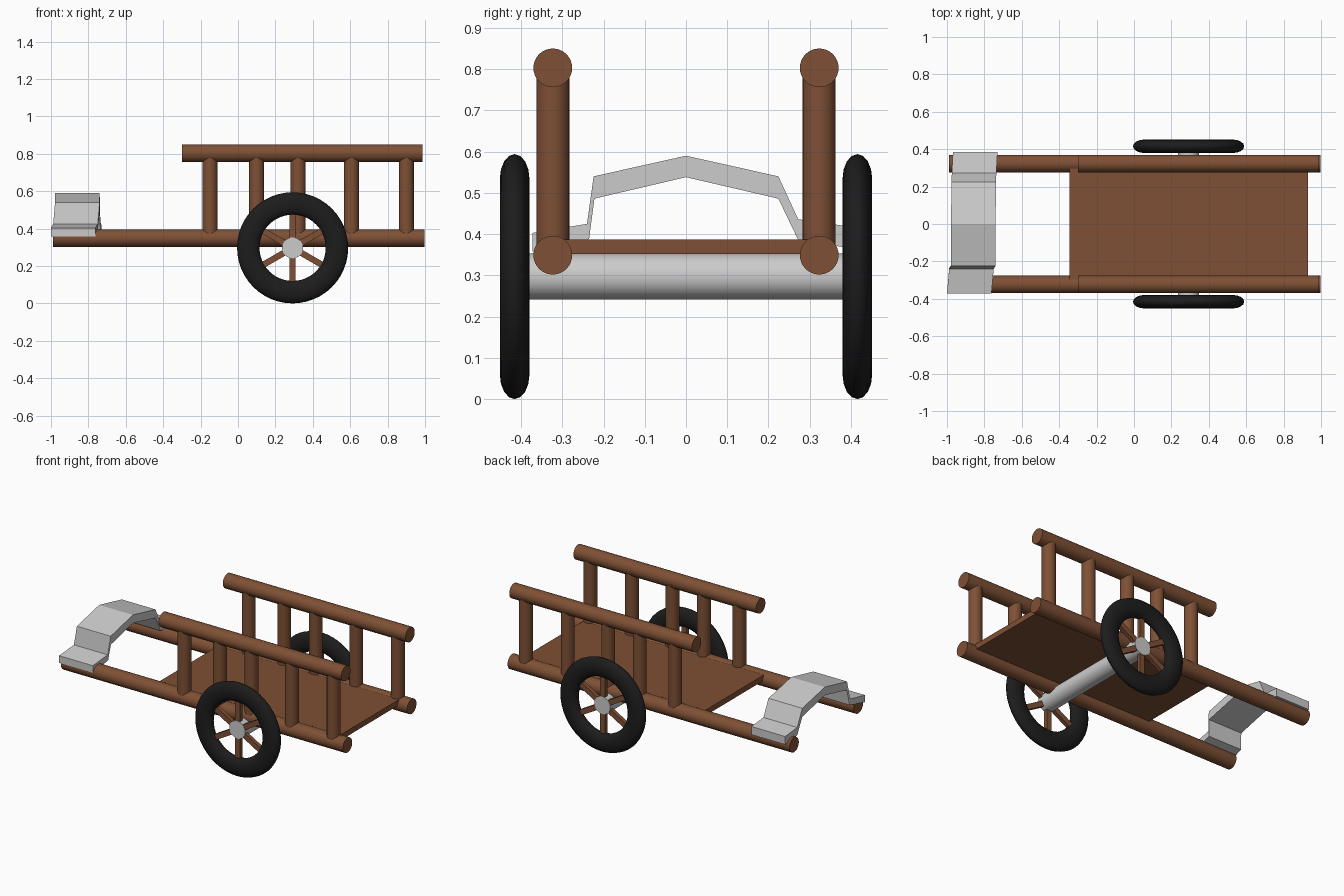
import bpy, bmesh, math
from mathutils import Matrix, Vector

if "Cube" in bpy.data.objects:
    bpy.data.objects.remove(bpy.data.objects["Cube"])


def material(name, color):
    m = bpy.data.materials.new(name)
    m.diffuse_color = (*color, 1)
    m.use_nodes = True
    m.node_tree.nodes["Principled BSDF"].inputs["Base Color"].default_value = m.diffuse_color
    return m


WOOD = material("wood", (0.21, 0.08, 0.035))
RUBBER = material("rubber", (0.012, 0.012, 0.012))


def finish(obj, name, mat=None, smooth=True):
    obj.name = name
    if mat:
        obj.data.materials.append(mat)
    if smooth:
        bpy.ops.object.shade_smooth_by_angle(angle=math.radians(35))
    return obj


def rod(name, a, b, radius, mat=None, sides=32):
    a, b = Vector(a), Vector(b)
    d = b - a
    bpy.ops.mesh.primitive_cylinder_add(
        vertices=sides, radius=radius, depth=d.length, location=(a + b) / 2,
        rotation=d.to_track_quat('Z', 'Y').to_euler())
    return finish(bpy.context.object, name, mat)


def box(name, center, size, mat=None, rot=(0, 0, 0)):
    bpy.ops.mesh.primitive_cube_add(size=1, location=center, rotation=rot)
    obj = bpy.context.object
    obj.scale = size
    return finish(obj, name, mat, smooth=False)


# Cart bed and axle
WX, WZ = 0.292, 0.297
box("bed", (0.293, 0, 0.3695), (1.275, 0.62, 0.035), WOOD)
rod("axle", (WX, -0.425, WZ), (WX, 0.425, WZ), 0.056)

for side, s in (("front", -1), ("back", 1)):
    # Side rails and posts
    y = 0.323 * s
    rod(f"{side}_shaft", (-0.988, y, 0.349), (0.998, y, 0.349), 0.047, WOOD)
    rod(f"{side}_top_rail", (-0.3, y, 0.803), (0.986, y, 0.803), 0.047, WOOD)
    for i, x in enumerate((-0.15, 0.10, 0.322, 0.607, 0.90)):
        rod(f"{side}_post_{i + 1}", (x, y, 0.35), (x, y, 0.80), 0.04, WOOD)

    # Wheel: flattened tyre with three bars crossing at the hub
    wy = 0.4155 * s
    bpy.ops.mesh.primitive_torus_add(
        major_segments=48, minor_segments=16, major_radius=0.237,
        minor_radius=0.06, location=(WX, wy, WZ), rotation=(math.pi / 2, 0, 0))
    tyre = bpy.context.object
    tyre.scale.z = 0.6
    finish(tyre, f"{side}_tyre", RUBBER)
    for i in range(3):
        box(f"{side}_spoke_{i + 1}", (WX, 0.41 * s, WZ), (0.033, 0.025, 0.42),
            WOOD, (0, i * math.pi / 3, 0))

# Yoke: bent strip, stations are (y, bottom z, top z, left x)
stations = [(-0.372, 0.358, 0.403, -1.0), (-0.235, 0.388, 0.425, -0.988),
            (-0.224, 0.486, 0.540, -0.978), (0, 0.538, 0.590, -0.978),
            (0.224, 0.486, 0.540, -0.976), (0.272, 0.386, 0.436, -0.974),
            (0.385, 0.368, 0.420, -0.968)]
bm = bmesh.new()
rings = []
for y, lo, hi, x in stations:
    w = 0.238
    rings.append([bm.verts.new(p) for p in
                  ((x, y, lo), (x + w, y, lo), (x + w, y, hi), (x, y, hi))])
# Inner corners of the front foot sit further out than the outer ones
for v in rings[1][2:]:
    v.co.y = -0.24
for v in rings[2][:2]:
    v.co.y = -0.222
for a, b in zip(rings, rings[1:]):
    for i in range(4):
        j = (i + 1) % 4
        bm.faces.new((a[i], a[j], b[j], b[i]))
bm.faces.new(rings[0])
bm.faces.new(rings[-1])
bmesh.ops.recalc_face_normals(bm, faces=bm.faces)
mesh = bpy.data.meshes.new("yoke")
bm.to_mesh(mesh)
bm.free()
bpy.context.collection.objects.link(bpy.data.objects.new("yoke", mesh))
